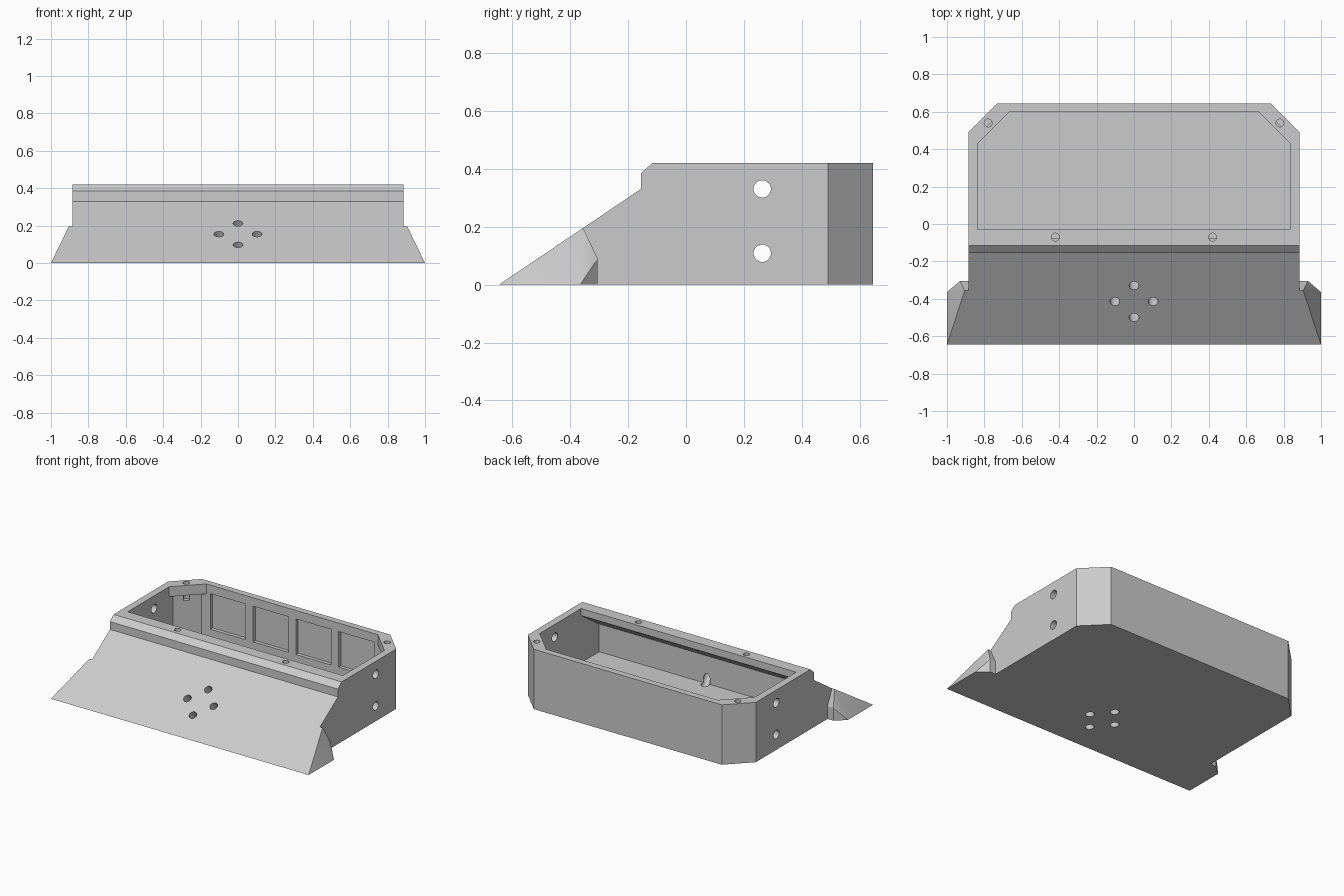
import bpy, bmesh, math
from mathutils import Vector, Matrix

cube = bpy.data.objects.get("Cube")
if cube:
    bpy.data.objects.remove(cube, do_unlink=True)

grey = bpy.data.materials.new("plain grey")
grey.use_nodes = True
grey.diffuse_color = (0.6, 0.6, 0.6, 1)
grey.node_tree.nodes["Principled BSDF"].inputs["Base Color"].default_value = grey.diffuse_color

SLOPE = 0.33 / 0.49          # rise of the front ramp
NOSE = -0.645                # y of the front edge


def ramp(y):
    return (y - NOSE) * SLOPE


def make(name, bm):
    bmesh.ops.recalc_face_normals(bm, faces=bm.faces)
    mesh = bpy.data.meshes.new(name)
    bm.to_mesh(mesh)
    bm.free()
    mesh.materials.append(grey)
    ob = bpy.data.objects.new(name, mesh)
    bpy.context.collection.objects.link(ob)
    return ob


def prism(name, points, offset):
    bm = bmesh.new()
    face = bm.faces.new([bm.verts.new(p) for p in points])
    out = bmesh.ops.extrude_face_region(bm, geom=[face])
    moved = [g for g in out["geom"] if isinstance(g, bmesh.types.BMVert)]
    bmesh.ops.translate(bm, verts=moved, vec=offset)
    return make(name, bm)


def side_prism(name, yz, half):
    return prism(name, [(-half, y, z) for y, z in yz], (2 * half, 0, 0))


def plan_prism(name, xy, low, high):
    return prism(name, [(x, y, low) for x, y in xy], (0, 0, high - low))


def tray_plan(half, front, back, cut):
    right = [(half, front), (half, back - cut), (half - cut, back)]
    return right + [(-x, y) for x, y in reversed(right)]


def drill(centre, axis, radius, length):
    bm = bmesh.new()
    turn = Vector(axis).to_track_quat('Z', 'Y').to_matrix().to_4x4()
    bmesh.ops.create_cone(bm, cap_ends=True, segments=32, radius1=radius, radius2=radius,
                          depth=length, matrix=Matrix.Translation(centre) @ turn)
    return make("drill", bm)


def combine(target, tool, operation='DIFFERENCE'):
    mod = target.modifiers.new("combine", 'BOOLEAN')
    mod.operation, mod.solver, mod.object = operation, 'EXACT', tool
    bpy.context.view_layer.objects.active = target
    bpy.ops.object.modifier_apply(modifier=mod.name)
    bpy.data.objects.remove(tool, do_unlink=True)


# Main housing: side profile trimmed to the plan with clipped rear corners
housing = side_prism("wedge_housing", [
    (NOSE, 0), (0.645, 0), (0.645, 0.42), (-0.115, 0.42),
    (-0.155, 0.385), (-0.155, ramp(-0.155))], 0.885)
for side in (-1, 1):
    corner = [(0.885, 0.49), (0.73, 0.645), (0.73, 0.8), (1.1, 0.8), (1.1, 0.49)]
    combine(housing, plan_prism("corner_cut", [(side * x, y) for x, y in corner], -0.1, 0.6))

# Flared wings, made as one hull across the nose
bm = bmesh.new()
for side in (-1, 1):
    for x, y, z in [(1, NOSE, 0), (1, -0.365, 0), (0.93, -0.305, 0), (0.93, -0.305, 0.09),
                    (0.905, -0.355, ramp(-0.355))]:
        bm.verts.new((side * x, y, z))
hull = bmesh.ops.convex_hull(bm, input=bm.verts)
bmesh.ops.dissolve_limit(bm, angle_limit=0.01, verts=bm.verts, edges=bm.edges)
combine(housing, make("wings", bm), 'UNION')

# Cavity: rim opening, wider chamber below it, space under the ramp
FLOOR = 0.04
combine(housing, plan_prism("opening", tray_plan(0.835, -0.03, 0.60, 0.17), FLOOR, 0.6))
combine(housing, plan_prism("chamber", tray_plan(0.835, -0.03, 0.60, 0.13), FLOOR, 0.35))
combine(housing, side_prism("under_ramp", [
    (-0.23, FLOOR), (-0.23, 0.235), (-0.03, 0.37), (0.1, 0.37), (0.1, FLOOR)], 0.835))

# Recessed panels inside the rear wall
for i in range(4):
    x = (i - 1.5) * 0.332
    combine(housing, plan_prism("recess", [
        (x - 0.137, 0.5), (x + 0.137, 0.5), (x + 0.137, 0.625), (x - 0.137, 0.625)], 0.11, 0.36))

# Screw holes in the rim and paired holes in the side walls
for side in (-1, 1):
    combine(housing, drill((side * 0.78, 0.54, 0.40), (0, 0, 1), 0.021, 0.2))
    combine(housing, drill((side * 0.42, -0.07, 0.40), (0, 0, 1), 0.021, 0.12))
    for z in (0.108, 0.33):
        combine(housing, drill((side * 0.86, 0.263, z), (1, 0, 0), 0.03, 0.2))

# Four holes drilled square to the ramp, out through the floor
for x, y in [(0, -0.33), (0, -0.5), (0.102, -0.415), (-0.102, -0.415)]:
    combine(housing, drill((x, y, ramp(y)), (0, -SLOPE, 1), 0.026, 0.8))

bpy.ops.object.select_all(action='DESELECT')
housing.select_set(True)
bpy.context.view_layer.objects.active = housing
bpy.ops.object.shade_smooth_by_angle(angle=math.radians(25))
